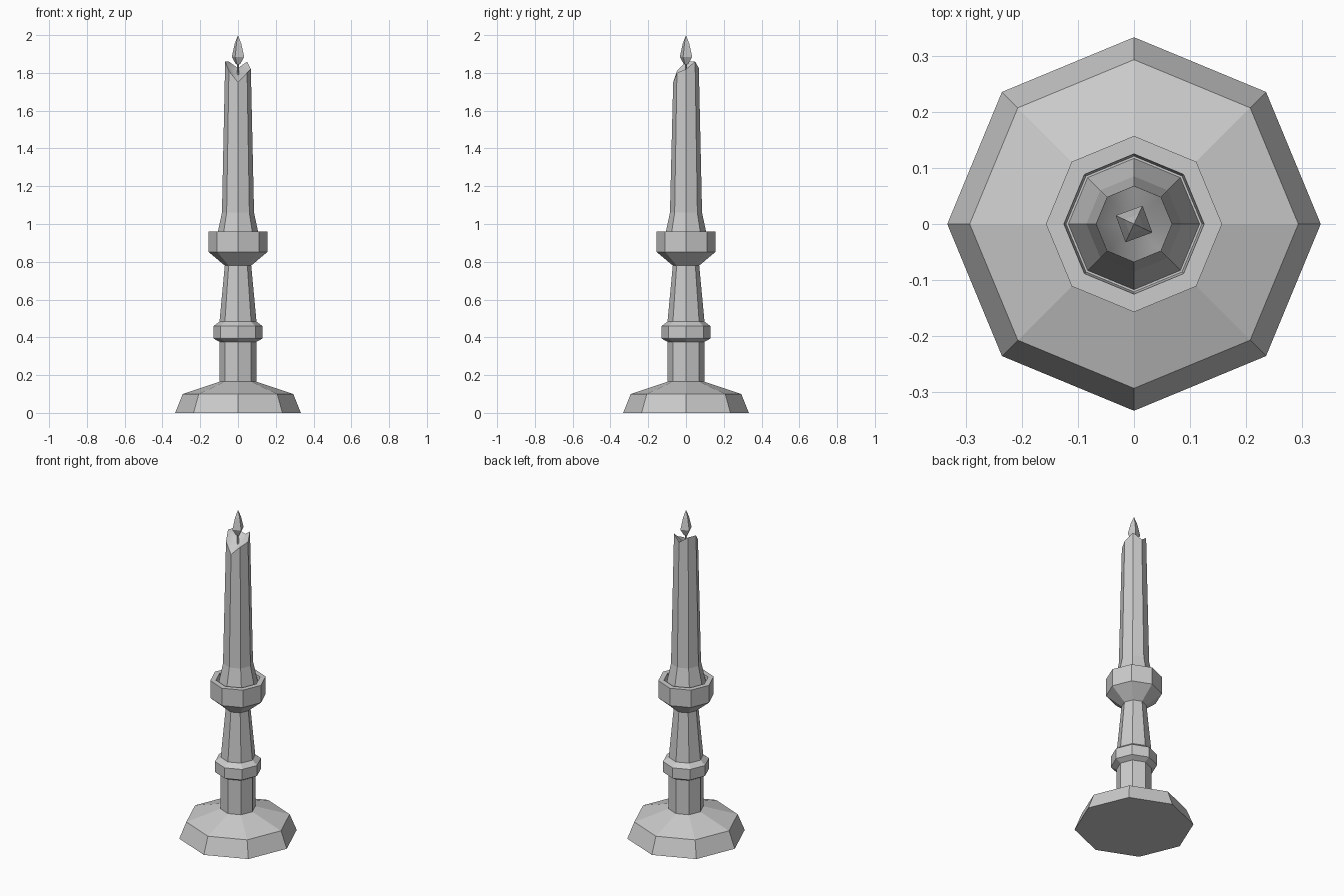
import bpy, bmesh, math

if "Cube" in bpy.data.objects:
    bpy.data.objects.remove(bpy.data.objects["Cube"], do_unlink=True)

grey = bpy.data.materials.new("plain grey")
grey.use_nodes = True
colour = (0.6, 0.6, 0.6, 1)
grey.diffuse_color = colour
grey.node_tree.nodes["Principled BSDF"].inputs["Base Color"].default_value = colour


def lathe(name, profile, sides=8, turn=0.0, rim=None, smooth_top=False):
    """Spin a (radius, z) profile; zero radius makes a point, 'rim' gives heights for a jagged ring."""
    bm = bmesh.new()
    rings = []
    for r, z in profile:
        if r == 0:
            rings.append([bm.verts.new((0, 0, z))] * sides)
            continue
        ring = []
        for i in range(sides):
            a = math.radians(turn) + math.tau * i / sides
            height = rim[i] if z is None else z
            ring.append(bm.verts.new((r * math.cos(a), r * math.sin(a), height)))
        rings.append(ring)
    for k, (low, high) in enumerate(zip(rings, rings[1:])):
        for i in range(sides):
            j = (i + 1) % sides
            corners = list(dict.fromkeys([low[i], low[j], high[j], high[i]]))
            face = bm.faces.new(corners)
            face.smooth = smooth_top and k == len(rings) - 2
    # flat cap under the first ring
    if profile[0][0] > 0:
        bm.faces.new(rings[0][::-1])
    bmesh.ops.recalc_face_normals(bm, faces=bm.faces)
    # keep the rim crisp where the melted top meets the wall
    for e in bm.edges:
        e.smooth = all(f.smooth for f in e.link_faces)
    mesh = bpy.data.meshes.new(name)
    bm.to_mesh(mesh)
    bm.free()
    mesh.materials.append(grey)
    obj = bpy.data.objects.new(name, mesh)
    bpy.context.collection.objects.link(obj)
    return obj


# Holder: foot, stem, collar, tapered neck and hollow cup
lathe("candle_holder", [
    (0.333, 0), (0.293, 0.10), (0.098, 0.165), (0.098, 0.376),
    (0.13, 0.394), (0.13, 0.459), (0.098, 0.483), (0.07, 0.78),
    (0.157, 0.853), (0.157, 0.96), (0.125, 0.96), (0.121, 0.91), (0, 0.91)])

# Candle: flared foot, tapering shaft and uneven melted top
lathe("candle", [(0.117, 0.91), (0.085, 1.06), (0.068, None), (0, 1.79)],
      rim=[1.82, 1.86, 1.825, 1.86, 1.86, 1.81, 1.75, 1.80], smooth_top=True)

# Wick and faceted flame
lathe("wick", [(0.006, 1.78), (0.005, 1.86), (0, 1.86)], sides=4)
lathe("flame", [(0, 1.84), (0.014, 1.848), (0.036, 1.885), (0.019, 1.955), (0, 2.0)],
      sides=4, turn=65)
